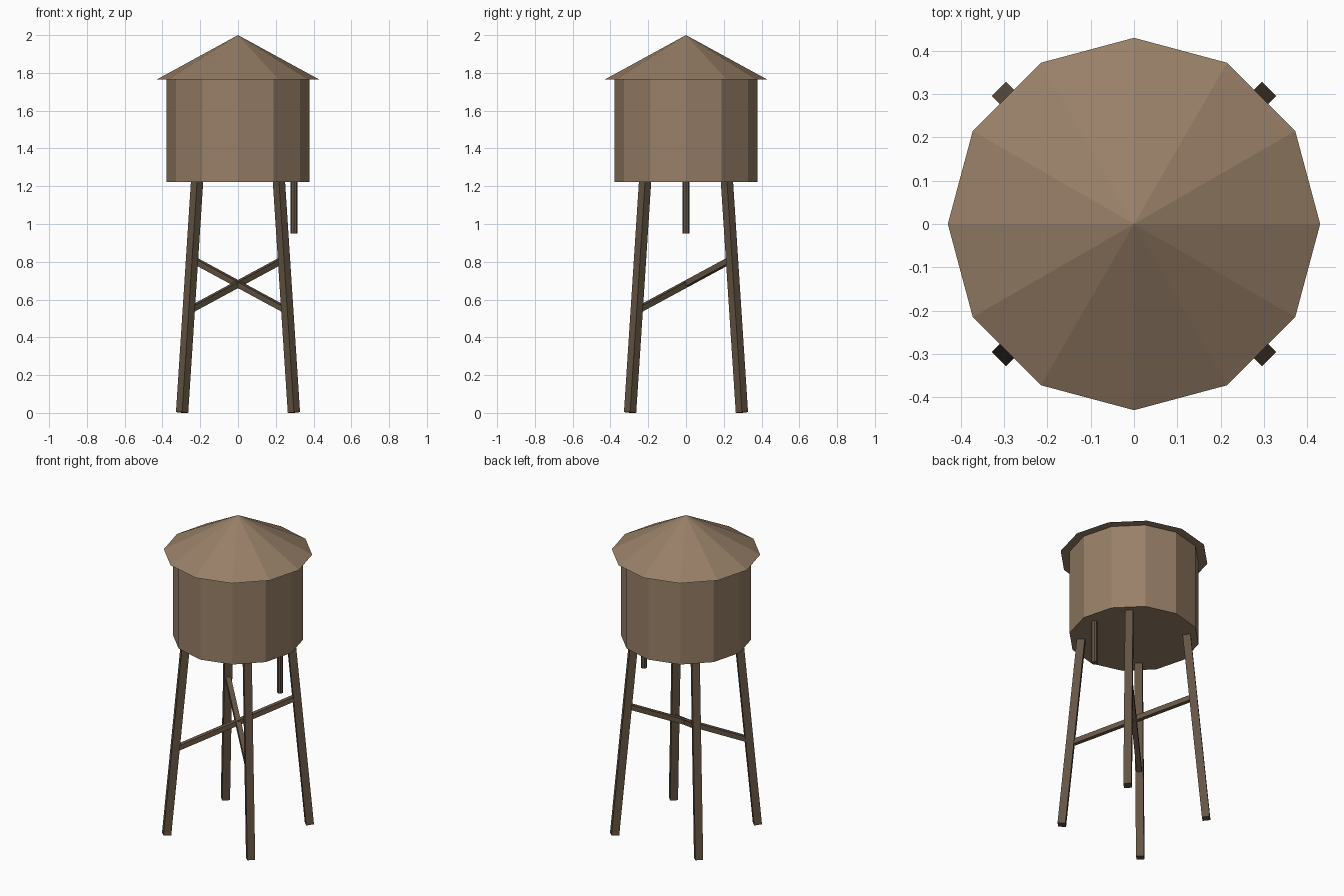
import bpy
from math import pi
from mathutils import Matrix, Vector

cube = bpy.data.objects.get("Cube")
if cube:
    bpy.data.objects.remove(cube, do_unlink=True)


def make_material(name, color):
    mat = bpy.data.materials.new(name)
    mat.use_nodes = True
    mat.diffuse_color = (*color, 1)
    mat.node_tree.nodes["Principled BSDF"].inputs["Base Color"].default_value = (*color, 1)
    return mat


tan_wood = make_material("tan_wood", (0.314, 0.214, 0.138))
dark_wood = make_material("dark_wood", (0.128, 0.089, 0.058))


def finish(name, mat):
    obj = bpy.context.object
    obj.name = name
    obj.data.materials.append(mat)
    return obj


def prism(name, mat, sides, r_low, r_high, z_low, z_high, x=0):
    """Upright prism or cone with a corner on the x axis."""
    bpy.ops.mesh.primitive_cone_add(
        vertices=sides, radius1=r_low, radius2=r_high, depth=z_high - z_low,
        location=(x, 0, (z_low + z_high) / 2), rotation=(0, 0, pi / 2))
    return finish(name, mat)


def beam(name, start, end, width):
    """Square timber between two points, with two sides kept vertical."""
    start, end = Vector(start), Vector(end)
    axis = end - start
    along = axis.normalized()
    side = Vector((0, 0, 1)).cross(along).normalized()
    up = along.cross(side)
    bpy.ops.mesh.primitive_cube_add(size=1)
    obj = finish(name, dark_wood)
    turn = Matrix((side, up, along)).transposed().to_4x4()
    obj.matrix_world = (Matrix.Translation((start + end) / 2) @ turn
                        @ Matrix.Diagonal((width, width, axis.length, 1)))


# Tank and overhanging roof
prism("tank", tan_wood, 12, 0.378, 0.378, 1.223, 1.765)
prism("roof", tan_wood, 12, 0.43, 0, 1.765, 2.0)

# Outlet pipe under the tank
prism("outlet_pipe", dark_wood, 8, 0.018, 0.018, 0.95, 1.235, x=0.297)

# Splayed legs
for y_name, sy in (("front", -1), ("back", 1)):
    for x_name, sx in (("right", -1), ("left", 1)):
        beam(f"{y_name}_{x_name}_leg", (0.296 * sx, 0.296 * sy, 0.002),
             (0.216 * sx, 0.216 * sy, 1.235), 0.046)

# Crossing braces, rising from each front leg to the opposite back leg
for name, s in (("right", -1), ("left", 1)):
    beam(f"{name}_brace", (0.25 * s, -0.25, 0.547), (-0.24 * s, 0.24, 0.812), 0.03)
